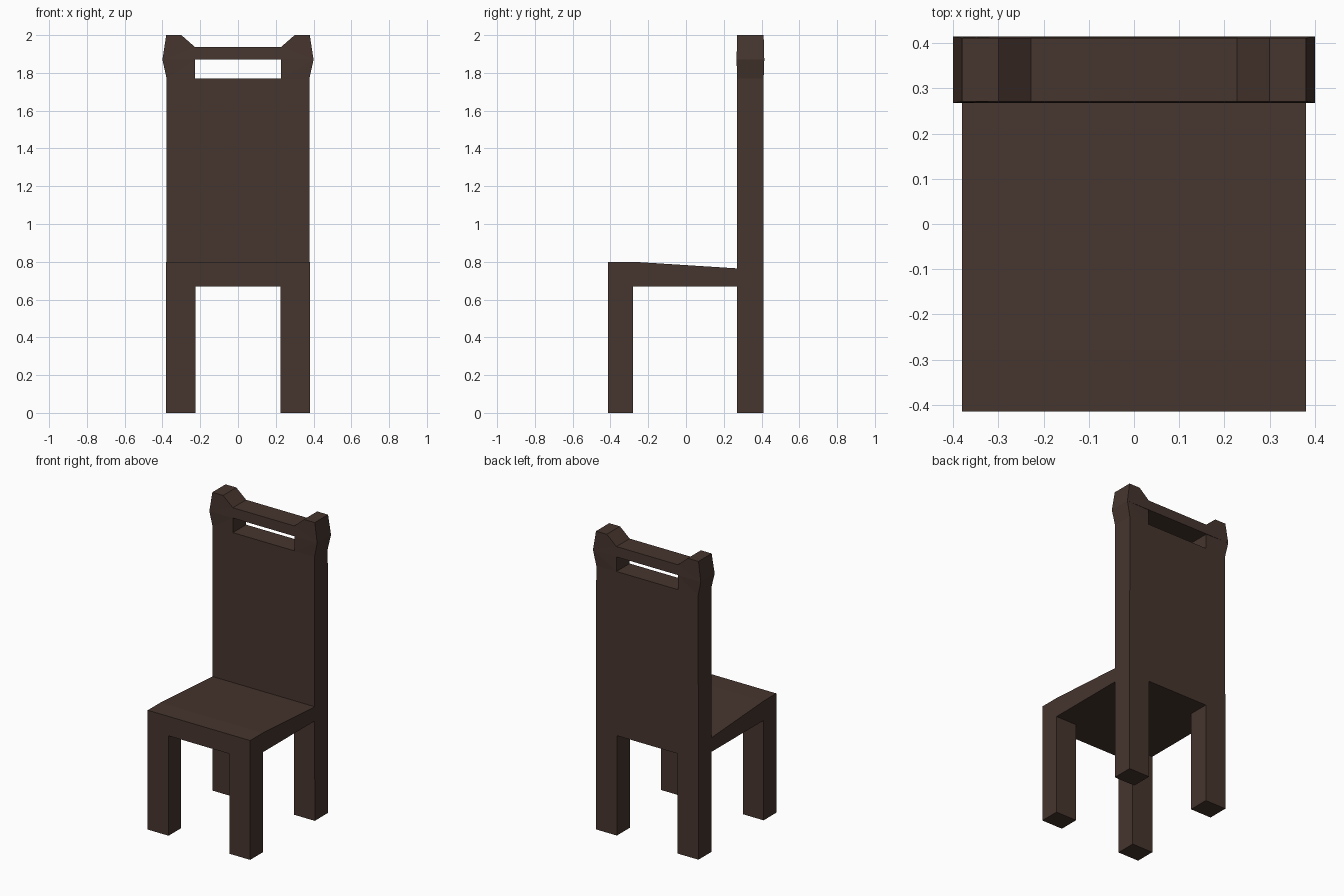
import bpy
import bmesh
import math

if "Cube" in bpy.data.objects:
    bpy.data.objects.remove(bpy.data.objects["Cube"])

wood = bpy.data.materials.new("dark brown wood")
wood.diffuse_color = (0.061, 0.035, 0.027, 1)
wood.use_nodes = True
wood.node_tree.nodes["Principled BSDF"].inputs["Base Color"].default_value = wood.diffuse_color


def extruded(name, outlines, depth, rotation, location):
    """Extrude flat outlines (inner ones become holes) into a solid mesh."""
    curve = bpy.data.curves.new(name, 'CURVE')
    curve.dimensions = '2D'
    curve.fill_mode = 'BOTH'
    curve.extrude = depth / 2
    for pts in outlines:
        spline = curve.splines.new('POLY')
        spline.points.add(len(pts) - 1)
        for p, (u, v) in zip(spline.points, pts):
            p.co = (u, v, 0, 1)
        spline.use_cyclic_u = True
    temp = bpy.data.objects.new(name, curve)
    mesh = bpy.data.meshes.new_from_object(temp)
    bpy.data.objects.remove(temp)
    # Weld caps to sides so the solid is closed
    bm = bmesh.new()
    bm.from_mesh(mesh)
    bmesh.ops.remove_doubles(bm, verts=bm.verts, dist=0.0005)
    bmesh.ops.recalc_face_normals(bm, faces=bm.faces)
    bm.to_mesh(mesh)
    bm.free()
    mesh.shade_flat()
    mesh.materials.clear()
    mesh.materials.append(wood)
    obj = bpy.data.objects.new(name, mesh)
    obj.rotation_euler = rotation
    obj.location = location
    bpy.context.collection.objects.link(obj)
    return obj


# Backrest and rear legs: one symmetric outline with a hand slot
half = [(0.225, 0.67), (0.225, 0), (0.38, 0), (0.378, 1.77),
        (0.40, 1.87), (0.38, 2.0), (0.30, 2.0), (0.228, 1.937)]
outline = half + [(-x, z) for x, z in reversed(half)]
slot = [(-0.228, 1.77), (0.228, 1.77), (0.228, 1.87), (-0.228, 1.87)]
back = extruded("backrest_and_rear_legs", [outline, slot], 0.14,
                (math.pi / 2, 0, 0), (0, 0.341, 0))
# Ears swell slightly at their widest point
for v in back.data.vertices:
    if abs(v.co.x) > 0.39:
        v.co.z *= 1.05

# Seat and front legs: side outline with a dished seat top
side = [(-0.414, 0), (-0.28, 0), (-0.28, 0.67), (0.271, 0.67),
        (0.271, 0.765), (-0.28, 0.80), (-0.414, 0.80)]
seat = extruded("seat_and_front_legs", [side], 0.76,
                (math.pi / 2, 0, math.pi / 2), (0, 0, 0))

# Opening between the front legs
gap = extruded("leg_gap_cutter", [[(-0.225, -0.1), (0.225, -0.1), (0.225, 0.67), (-0.225, 0.67)]],
               0.4, (math.pi / 2, 0, 0), (0, -0.4, 0))
gap.hide_render = True
gap.hide_viewport = True
cut = seat.modifiers.new("leg gap", 'BOOLEAN')
cut.operation = 'DIFFERENCE'
cut.solver = 'EXACT'
cut.object = gap
